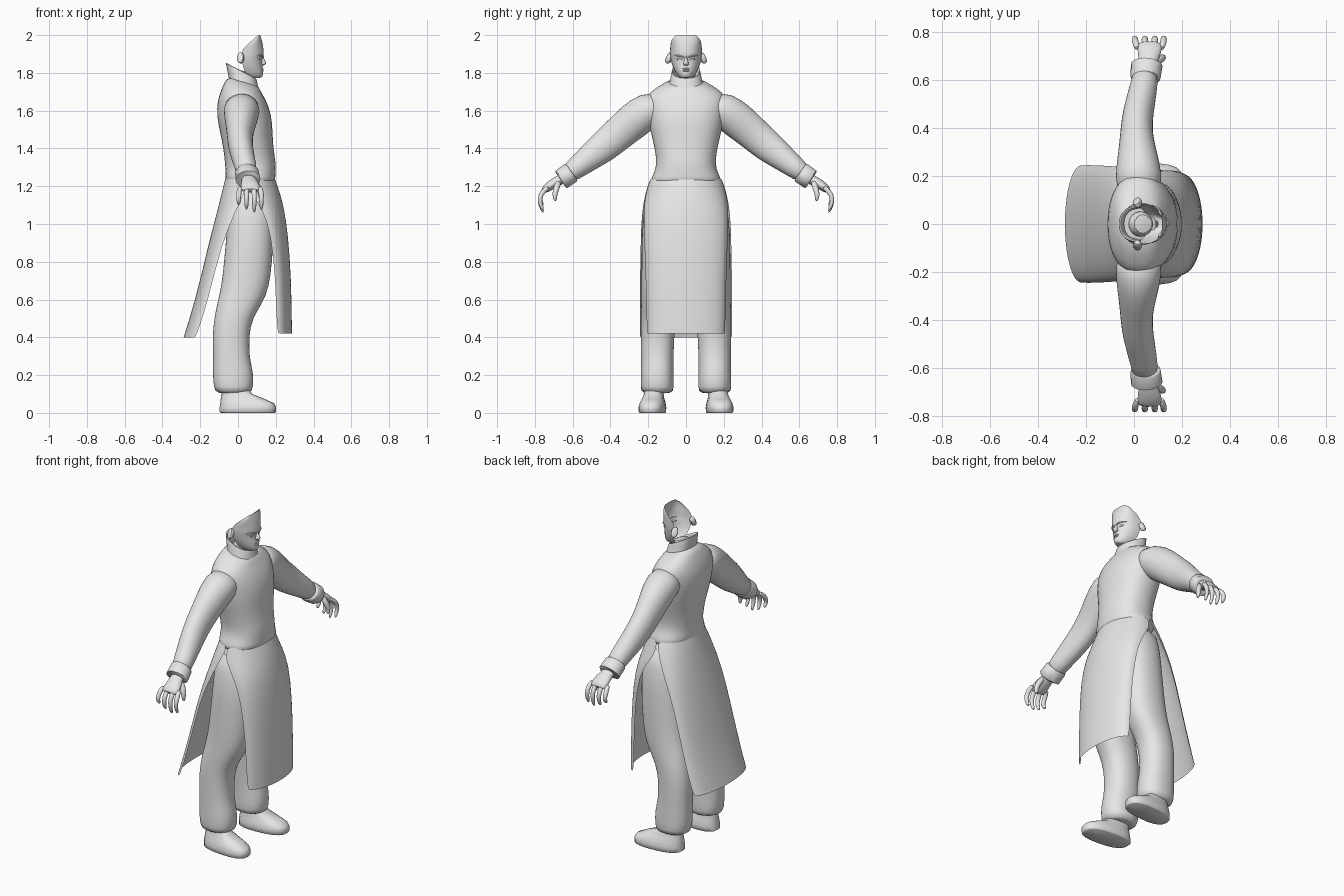
import bpy, bmesh, math
from mathutils import Vector

grey = bpy.data.materials.new("light_grey")
grey.diffuse_color = (0.8, 0.8, 0.8, 1)


def finish(name, rings, closed=True, caps=True, mirror=False, subdiv=1, angle=50):
    """Loft a list of point rings into one smooth object."""
    bm = bmesh.new()
    vs = [[bm.verts.new(p) for p in r] for r in rings]
    n = len(vs[0])
    for a, b in zip(vs, vs[1:]):
        for i in range(n if closed else n - 1):
            j = (i + 1) % n
            bm.faces.new((a[i], a[j], b[j], b[i]))
    if caps:
        bm.faces.new(vs[0][::-1])
        bm.faces.new(vs[-1])
    bmesh.ops.recalc_face_normals(bm, faces=bm.faces)
    me = bpy.data.meshes.new(name)
    bm.to_mesh(me)
    bm.free()
    me.materials.append(grey)
    ob = bpy.data.objects.new(name, me)
    bpy.context.collection.objects.link(ob)
    bpy.ops.object.select_all(action='DESELECT')
    ob.select_set(True)
    bpy.context.view_layer.objects.active = ob
    bpy.ops.object.shade_smooth_by_angle(angle=math.radians(angle))
    if subdiv:
        m = ob.modifiers.new("Smooth", 'SUBSURF')
        m.levels = m.render_levels = subdiv
    if mirror:
        m = ob.modifiers.new("Mirror", 'MIRROR')
        m.use_axis = (False, True, False)
        m.use_clip = False
        m.merge_threshold = 0.0001
    return ob


def spow(v, p):
    return math.copysign(abs(v) ** p, v)


def level(zb, zf, x0, x1, y0, y1, n=24, p=0.88):
    """Horizontal rounded ring, height running from zb (back) to zf (front)."""
    out = []
    for i in range(n):
        t = 2 * math.pi * i / n
        c, s = spow(math.cos(t), p), spow(math.sin(t), p)
        out.append(((x0 + x1) / 2 + c * (x1 - x0) / 2,
                    (y0 + y1) / 2 + s * (y1 - y0) / 2,
                    (zb + zf) / 2 + c * (zf - zb) / 2))
    return out


def tube(name, rows, n=14, **kw):
    """Limb along (y, z, x, radius in x, radius across)."""
    pts = [Vector((r[2], r[0], r[1])) for r in rows]
    rings = []
    for i, r in enumerate(rows):
        d = (pts[min(i + 1, len(pts) - 1)] - pts[max(i - 1, 0)]).normalized()
        u = (Vector((1, 0, 0)) - d * d.x).normalized()
        v = d.cross(u)
        rings.append([pts[i] + u * r[3] * math.cos(a) + v * r[4] * math.sin(a)
                      for a in (2 * math.pi * k / n for k in range(n))])
    return finish(name, rings, mirror=True, **kw)


def sheet(name, rows, n=16, p=1.0, **kw):
    """Open curved panel from rows (z, middle x, edge x, half width)."""
    rings = []
    for z, xm, xe, yh in rows:
        ts = [math.pi * (i / n - 0.5) for i in range(n + 1)]
        rings.append([(xe + (xm - xe) * abs(math.cos(t)) ** p, yh * math.sin(t), z)
                      for t in ts])
    return finish(name, rings, closed=False, caps=False, **kw)


# Upper garment
torso = [(1.20, 1.20, -.06, .185, .185), (1.245, 1.235, -.07, .2, .187),
         (1.28, 1.27, -.066, .198, .168), (1.32, 1.32, -.07, .203, .156),
         (1.40, 1.40, -.077, .187, .166), (1.50, 1.50, -.1, .184, .192),
         (1.58, 1.58, -.114, .177, .205), (1.65, 1.65, -.11, .152, .215),
         (1.705, 1.69, -.092, .128, .198), (1.745, 1.715, -.075, .115, .14),
         (1.79, 1.735, -.05, .105, .085)]
finish("torso", [level(a, b, c, d, -y, y) for a, b, c, d, y in torso])

# Standing collar, higher at the back, with turned edge
collar = [(1.775, 1.725, -.05, .108, .088), (1.82, 1.752, -.058, .102, .08),
          (1.857, 1.775, -.067, .096, .075), (1.853, 1.772, -.058, .087, .067),
          (1.79, 1.735, -.042, .09, .065)]
finish("collar", [level(a, b, c, d, -y, y) for a, b, c, d, y in collar], caps=False)

# Robe panels, split at both sides
sheet("front_panel", [(1.24, .195, .06, .188), (1.17, .222, .06, .212),
                      (1.08, .245, .13, .225), (.95, .265, .175, .222),
                      (.7, .283, .2, .212), (.42, .286, .205, .207)])
sheet("back_panel", [(1.24, -.068, .06, .188), (1.17, -.085, .035, .215),
                     (1.05, -.115, -.02, .235), (.9, -.155, -.085, .24),
                     (.6, -.225, -.158, .245), (.40, -.288, -.22, .245)])

# Trousers
leg = [(.10, -.115, .068, .07, .235), (.13, -.13, .082, .063, .242),
       (.22, -.135, .083, .066, .24), (.29, -.132, .06, .066, .238),
       (.42, -.136, .06, .06, .24), (.5, -.126, .078, .055, .24),
       (.58, -.112, .13, .047, .238), (.66, -.09, .165, .035, .237),
       (.8, -.075, .183, .015, .236), (.95, -.062, .19, .002, .236),
       (1.1, -.052, .186, .001, .22), (1.2, -.05, .178, .001, .18)]
finish("trouser_leg", [level(z, z, a, b, c, d, 20) for z, a, b, c, d in leg], mirror=True)

# Shoes, toes turned slightly outward
shoe = [(0, 0, -.09, .195, .108, .24), (.004, .004, -.097, .2, .103, .245),
        (.03, .03, -.097, .202, .102, .246), (.06, .05, -.093, .192, .107, .24),
        (.085, .07, -.09, .15, .115, .23), (.11, .1, -.085, .075, .12, .22),
        (.14, .14, -.08, .05, .125, .215)]
rings = [[(x, y + .07 * x, z) for x, y, z in level(*r, n=20, p=.78)] for r in shoe]
finish("shoe", rings, mirror=True, subdiv=0, angle=55)

# Sleeves and cuffs
tube("sleeve", [(.12, 1.62, .02, .09, .075), (.2, 1.605, .02, .1, .1),
                (.28, 1.545, .015, .085, .1), (.36, 1.475, .01, .07, .09),
                (.43, 1.415, .012, .066, .087), (.5, 1.36, .025, .063, .074),
                (.57, 1.305, .04, .058, .06), (.635, 1.255, .05, .055, .052)], n=18)
tube("cuff", [(.605, 1.275, .048, .058, .053), (.612, 1.27, .048, .063, .058),
              (.66, 1.236, .053, .066, .056), (.663, 1.234, .053, .058, .048)],
     n=18, subdiv=0)

# Hands: palm, four curled fingers and a thumb
tube("palm", [(.63, 1.257, .05, .034, .03), (.67, 1.232, .057, .038, .027),
              (.71, 1.21, .064, .05, .027), (.745, 1.185, .066, .054, .022),
              (.755, 1.175, .066, .045, .014)])
for k, (x, drop) in enumerate([(.016, .04), (.049, .015), (.082, .0), (.112, .012)]):
    spread = (x - .065) * .25
    tube("finger_%d" % (k + 1),
         [(.725, 1.198, x, .014, .014), (.76, 1.172, x + spread, .015, .015),
          (.776, 1.135, x + spread, .014, .014),
          (.77, 1.095 + drop * .6, x + spread, .012, .012),
          (.755, 1.06 + drop, x + spread, .007, .007)], n=8)
tube("thumb", [(.675, 1.228, .085, .018, .018), (.685, 1.19, .112, .018, .018),
               (.697, 1.155, .122, .015, .015), (.69, 1.118, .12, .008, .008)], n=8)

# Neck
finish("neck", [level(a, b, c, d, -y, y, 16, 1) for a, b, c, d, y in
                [(1.72, 1.70, -.03, .08, .058), (1.78, 1.77, -.025, .078, .053),
                 (1.83, 1.79, -.005, .085, .05)]])

# Face shell, open at the back
sheet("face", [(2.0, .117, .106, .05), (1.985, .123, .09, .072), (1.96, .13, .062, .081),
               (1.925, .136, .022, .085), (1.895, .137, .018, .084),
               (1.886, .134, .018, .083), (1.872, .127, .02, .081),
               (1.845, .129, .025, .075), (1.815, .133, .032, .063),
               (1.79, .133, .045, .049), (1.774, .128, .06, .033),
               (1.772, .1, .055, .028)], p=.8)

# Nose
finish("nose", [level(z, z, .115, x, -w, w, 10, 1) for z, x, w in
                [(1.89, .137, .006), (1.87, .139, .009), (1.853, .152, .014),
                 (1.845, .148, .016), (1.838, .134, .01)]])

# Lips
for name, z in (("upper_lip", 1.821), ("lower_lip", 1.811)):
    finish(name, [level(z + dz, z + dz, .118, x, -w, w, 12, 1) for dz, x, w in
                  [(-.005, .132, .014), (0, .139, .022), (.005, .133, .016)]])

# Eyes and brows
tube("eye", [(.016, 1.869, .124, .003, .003), (.03, 1.872, .121, .006, .006),
             (.043, 1.873, .112, .006, .006), (.054, 1.873, .1, .003, .002)], n=8)
tube("brow", [(.01, 1.883, .136, .004, .003), (.03, 1.889, .13, .006, .005),
              (.048, 1.893, .118, .006, .004), (.064, 1.89, .1, .003, .003)], n=8)

# Ears
tube("ear", [(.074, 1.872, .022, .014, .026), (.086, 1.878, .016, .02, .033),
             (.096, 1.882, .01, .02, .033), (.1, 1.884, .008, .013, .024)], n=12)
